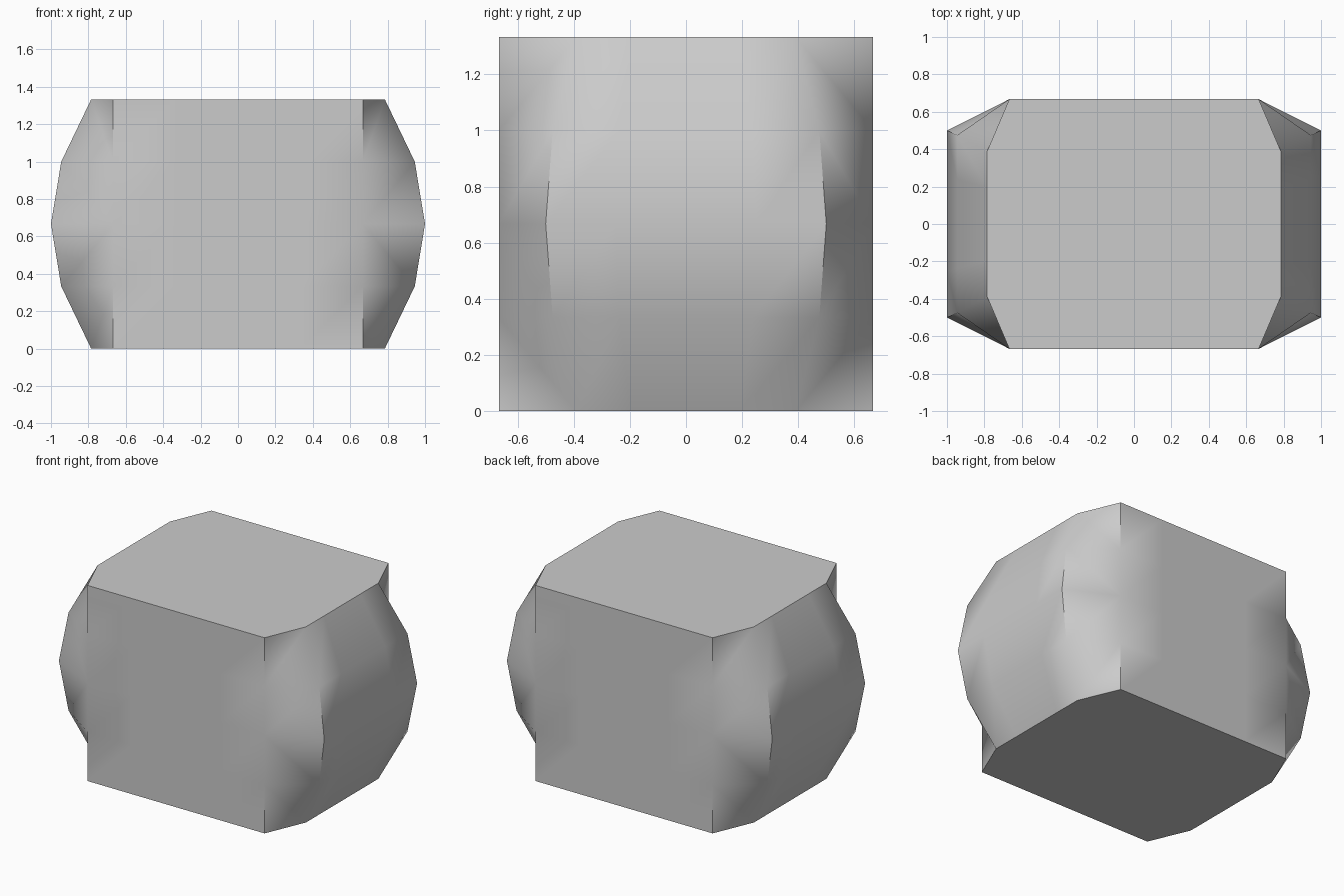
import bpy, bmesh

if "Cube" in bpy.data.objects:
    bpy.data.objects.remove(bpy.data.objects["Cube"])

SIDE = 0.667          # half width of the flat front and back, and half depth
COLS = 4              # columns across each flat side
# Height, reach of the bulging ends, half width of the bulging ends
LEVELS = [(0.0, 0.785, 0.39), (0.333, 0.945, 0.475), (0.667, 1.0, 0.5),
          (1.0, 0.945, 0.475), (1.333, 0.785, 0.39)]


def ring(bm, z, reach, half):
    """One horizontal outline: front, right end, back, left end."""
    steps = [2 * i / COLS - 1 for i in range(COLS + 1)]
    pts = [(SIDE * t, -SIDE) for t in steps] + [(reach, half * t) for t in steps]
    pts += [(-x, -y) for x, y in pts]
    return [bm.verts.new((x, y, z)) for x, y in pts]


bm = bmesh.new()
rings = [ring(bm, *level) for level in LEVELS]
half_n = 2 * (COLS + 1)
n = 2 * half_n

# Walls: flat quads, with the four twisted corners split into triangles
for k in range(len(LEVELS) - 1):
    lo, hi = rings[k], rings[k + 1]
    for i in range(n):
        j = (i + 1) % n
        a, b, c, d = lo[i], lo[j], hi[j], hi[i]
        seg = i % half_n
        if seg not in (COLS, half_n - 1):
            bm.faces.new((a, b, c, d))
        elif (seg == COLS) == (k >= 2):
            bm.faces.new((a, b, c))
            bm.faces.new((a, c, d))
        else:
            bm.faces.new((a, b, d))
            bm.faces.new((b, c, d))

# Flat top and bottom
caps = [bm.faces.new(rings[-1]), bm.faces.new(rings[0][::-1])]

# Smooth shading, with sharp rims and partly sharp corner edges
for f in bm.faces:
    f.smooth = True
for cap in caps:
    for e in cap.edges:
        e.smooth = False
for k in range(len(LEVELS) - 1):
    creased = (0, COLS) if k in (0, 3) else (COLS + 1, half_n - 1)
    for i in range(n):
        if i % half_n in creased:
            bm.edges.get((rings[k][i], rings[k + 1][i])).smooth = False

bmesh.ops.recalc_face_normals(bm, faces=bm.faces)
mesh = bpy.data.meshes.new("bulged_block")
bm.to_mesh(mesh)
bm.free()

grey = bpy.data.materials.new("light_grey")
grey.diffuse_color = (0.6, 0.6, 0.6, 1)
grey.use_nodes = True
grey.node_tree.nodes["Principled BSDF"].inputs["Base Color"].default_value = grey.diffuse_color
mesh.materials.append(grey)
block = bpy.data.objects.new("bulged_block", mesh)
bpy.context.collection.objects.link(block)
